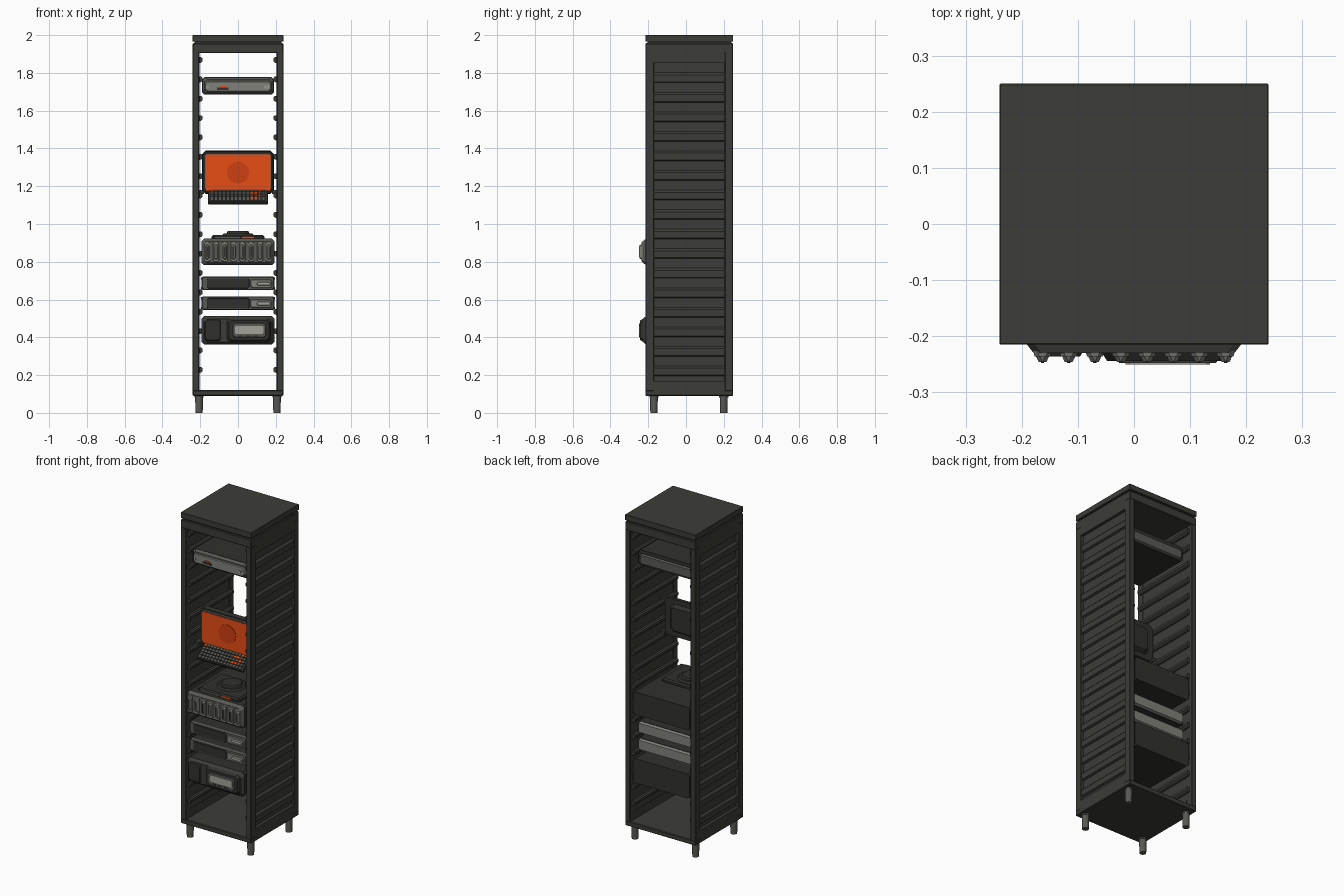
import bpy, bmesh, math
from mathutils import Matrix, Vector


def material(name, r, g, b):
    m = bpy.data.materials.new(name)
    m.diffuse_color = (r, g, b, 1)
    return m


FRAME = material("frame charcoal", 0.045, 0.045, 0.038)
DARK = material("device black", 0.03, 0.03, 0.026)
MID = material("mid grey", 0.10, 0.10, 0.088)
GREY = material("light grey", 0.22, 0.22, 0.195)
PALE = material("pale grey", 0.36, 0.36, 0.32)
ORANGE = material("screen orange", 0.80, 0.075, 0.008)
DEEP = material("deep orange", 0.62, 0.05, 0.006)


def finish(name, bm, *mats):
    bmesh.ops.recalc_face_normals(bm, faces=bm.faces)
    me = bpy.data.meshes.new(name)
    bm.to_mesh(me)
    bm.free()
    for m in mats:
        me.materials.append(m)
    ob = bpy.data.objects.new(name, me)
    bpy.context.collection.objects.link(ob)
    return ob


def add_box(bm, x0, x1, y0, y1, z0, z1):
    mat = (Matrix.Translation(((x0 + x1) / 2, (y0 + y1) / 2, (z0 + z1) / 2))
           @ Matrix.Diagonal((x1 - x0, y1 - y0, z1 - z0, 1)))
    return bmesh.ops.create_cube(bm, size=1, matrix=mat)["verts"]


def box(name, x0, x1, y0, y1, z0, z1, mat, bevel=0):
    bm = bmesh.new()
    add_box(bm, x0, x1, y0, y1, z0, z1)
    if bevel:
        bmesh.ops.bevel(bm, geom=bm.edges[:], offset=bevel, segments=1, affect='EDGES')
    return finish(name, bm, mat)


def loft(name, rings, mat):
    """Join equal rings of points and cap both ends."""
    bm = bmesh.new()
    vs = [[bm.verts.new(p) for p in r] for r in rings]
    n = len(vs[0])
    for a, b in zip(vs, vs[1:]):
        for i in range(n):
            bm.faces.new((a[i], a[(i + 1) % n], b[(i + 1) % n], b[i]))
    bm.faces.new(vs[0])
    bm.faces.new(vs[-1])
    return finish(name, bm, mat)


def chamfered(x0, x1, z0, z1, c, y):
    return [(x0 + c, y, z0), (x1 - c, y, z0), (x1, y, z0 + c), (x1, y, z1 - c),
            (x1 - c, y, z1), (x0 + c, y, z1), (x0, y, z1 - c), (x0, y, z0 + c)]


def plate(name, x0, x1, z0, z1, back, front, mat, c=0.008, inset=0.0):
    """Chamfered panel from back to front, shrinking by inset at the front."""
    i = inset
    return loft(name, [chamfered(x0, x1, z0, z1, c, back),
                       chamfered(x0 + i, x1 - i, z0 + i, z1 - i, c, front)], mat)


def disc(name, r0, r1, depth, loc, rot, mat, n=24):
    bm = bmesh.new()
    bmesh.ops.create_cone(bm, cap_ends=True, segments=n, radius1=r0, radius2=r1, depth=depth,
                          matrix=Matrix.Translation(loc) @ Matrix.Rotation(rot, 4, 'X'))
    ob = finish(name, bm, mat)
    for p in ob.data.polygons:
        p.use_smooth = len(p.vertices) == 4
    return ob


F, B = -0.215, 0.25          # cabinet front and back

# Cabinet shell
box("floor_panel", -0.24, 0.24, F, B, 0.09, 0.12, FRAME, 0.004)
box("roof_frame", -0.24, 0.24, F, B, 1.905, 1.957, FRAME, 0.004)
box("roof_groove", -0.23, 0.23, F + 0.01, B - 0.01, 1.95, 1.97, FRAME)
box("roof_cap", -0.24, 0.24, F, B, 1.965, 2.0, FRAME, 0.002)
for s, side in ((-1, "left"), (1, "right")):
    def sx(a, b):
        return min(a * s, b * s), max(a * s, b * s)
    box(side + "_front_post", *sx(0.205, 0.24), F, -0.17, 0.115, 1.91, FRAME, 0.003)
    box(side + "_back_post", *sx(0.205, 0.24), 0.205, B, 0.115, 1.91, FRAME, 0.003)
    box(side + "_lower_rail", *sx(0.205, 0.24), -0.172, 0.207, 0.115, 0.17, FRAME)
    box(side + "_upper_rail", *sx(0.205, 0.24), -0.172, 0.207, 1.855, 1.91, FRAME)
    box(side + "_wall", *sx(0.207, 0.222), -0.172, 0.207, 0.165, 1.86, FRAME)
    # Louvre ridges outside
    for k in range(16):
        z = 1.775 - 0.1035 * k
        prof = [(0.22, -0.028), (0.234, -0.022), (0.234, 0.014), (0.22, 0.028)]
        loft(side + "_louvre", [[(s * x, y, z + d) for x, d in prof] for y in (-0.17, 0.205)], FRAME)
    # Shelf rails inside
    for k in range(17):
        z = 1.87 - 0.1025 * k
        prof = [(0.21, -0.02), (0.195, -0.016), (0.187, -0.008), (0.187, 0.006),
                (0.195, 0.013), (0.21, 0.013)]
        loft(side + "_shelf_rail", [[(s * x, y, z + d) for x, d in prof] for y in (-0.195, 0.23)], FRAME)
    # Feet
    for y in (-0.17, 0.2):
        disc(side + "_foot", 0.019, 0.021, 0.085, (s * 0.206, y, 0.0425), 0, MID, 12)
        disc(side + "_foot_collar", 0.024, 0.024, 0.012, (s * 0.206, y, 0.088), 0, MID, 12)

# Top slim unit
plate("top_unit_body", -0.19, 0.19, 1.685, 1.777, 0.19, -0.165, DARK, 0.012)
plate("top_unit_bezel", -0.188, 0.188, 1.687, 1.775, -0.165, -0.18, MID, 0.014, 0.01)
plate("top_unit_face", -0.176, 0.176, 1.70, 1.757, -0.179, -0.186, GREY, 0.012, 0.004)
plate("top_unit_back", -0.18, 0.18, 1.692, 1.755, 0.19, 0.2, MID, 0.012, 0.006)
box("top_unit_slot", -0.11, -0.05, -0.189, -0.185, 1.71, 1.722, DARK)
box("top_unit_light", -0.095, -0.06, -0.19, -0.185, 1.725, 1.731, ORANGE)
for x in (-0.165, 0.14, 0.155):
    box("top_unit_button", x, x + 0.01, -0.189, -0.185, 1.718, 1.732, PALE)

# Monitor
plate("monitor_body", -0.19, 0.19, 1.16, 1.388, -0.065, -0.095, DARK, 0.018, 0.004)
plate("monitor_back", -0.15, 0.15, 1.19, 1.36, -0.066, -0.045, DARK, 0.018, 0.015)
plate("monitor_frame", -0.182, 0.182, 1.172, 1.378, -0.094, -0.101, MID, 0.014, 0.004)
plate("monitor_screen", -0.172, 0.172, 1.176, 1.367, -0.1, -0.104, ORANGE, 0.006)
disc("screen_circle", 0.058, 0.058, 0.004, (0, -0.1045, 1.272), math.pi / 2, DEEP, 32)
for s in (-1, 1):
    x0, x1 = sorted((s * 0.18, s * 0.207))
    box("monitor_mount", x0, x1, -0.12, -0.05, 1.16, 1.18, FRAME)

# Tilted keyboard with a grid of keys
tilt = Matrix.Translation((0, -0.137, 1.145)) @ Matrix.Rotation(math.radians(39), 4, 'X')
kb = box("keyboard_base", -0.16, 0.16, -0.055, 0.055, -0.012, 0.004, DARK, 0.004)
kb.data.transform(tilt)
bm = bmesh.new()
for row in range(5):
    for col in range(14):
        x, y = -0.146 + col * 0.021, -0.046 + row * 0.0186
        vs = add_box(bm, x, x + 0.017, y, y + 0.0145, 0.003, 0.011)
        hot = (col in (10, 11) and row in (1, 3)) or (col, row) in ((12, 2), (0, 4), (12, 4))
        for f in {f for v in vs for f in v.link_faces}:
            f.material_index = int(hot)
keys = finish("keyboard_keys", bm, MID, ORANGE)
keys.data.transform(tilt)

# Drive chassis
plate("chassis_body", -0.193, 0.193, 0.782, 0.922, 0.24, -0.212, DARK, 0.012)
plate("chassis_bezel", -0.193, 0.193, 0.782, 0.922, -0.212, -0.23, MID, 0.014, 0.014)
for k in range(8):
    x = -0.163 + k * 0.0466
    plate("drive_handle", x - 0.018, x + 0.018, 0.797, 0.908, -0.222, -0.236, GREY, 0.008, 0.004)
    plate("drive_grip", x - 0.012, x + 0.012, 0.812, 0.893, -0.235, -0.246, GREY, 0.007, 0.005)
    box("drive_slot", x - 0.003, x + 0.003, -0.2475, -0.245, 0.825, 0.88, DARK)
box("chassis_top_plate", -0.14, 0.14, -0.19, 0.04, 0.915, 0.942, DARK, 0.008)
box("chassis_light_strip", 0.02, 0.085, -0.193, -0.188, 0.924, 0.935, ORANGE)
box("chassis_dim_strip", -0.12, 0.01, -0.193, -0.188, 0.924, 0.935, MID)
disc("chassis_top_disc", 0.085, 0.075, 0.01, (0, -0.06, 0.946), 0, DARK)
disc("chassis_top_hub", 0.062, 0.055, 0.014, (0, -0.06, 0.955), 0, DARK)

# Two slim servers
for n, z in (("upper", 0.686), ("lower", 0.581)):
    plate(n + "_server_body", -0.192, 0.192, z - 0.036, z + 0.036, 0.185, -0.185, DARK, 0.006)
    plate(n + "_server_bezel", -0.192, 0.192, z - 0.036, z + 0.036, -0.185, -0.197, MID, 0.008, 0.004)
    plate(n + "_server_back", -0.19, 0.19, z - 0.034, z + 0.034, 0.185, 0.2, GREY, 0.008, 0.006)
    plate(n + "_server_panel", -0.165, 0.06, z - 0.027, z + 0.027, -0.196, -0.201, DARK, 0.006, 0.002)
    plate(n + "_server_latch", 0.065, 0.18, z - 0.024, z + 0.02, -0.196, -0.204, GREY, 0.008, 0.003)
    plate(n + "_server_handle", 0.10, 0.172, z - 0.013, z + 0.008, -0.203, -0.212, PALE, 0.005, 0.003)
    for dz in (-0.026, 0.026):
        for s in (-1, 1):
            x0, x1 = sorted((s * 0.19, s * 0.196))
            box(n + "_server_side_bar", x0, x1, -0.18, 0.185, z + dz - 0.006, z + dz + 0.006, MID)

# Power unit at the bottom
plate("power_body", -0.193, 0.193, 0.362, 0.512, 0.24, -0.212, DARK, 0.014)
plate("power_bezel", -0.193, 0.193, 0.362, 0.512, -0.212, -0.228, FRAME, 0.016, 0.014)
plate("power_left_panel", -0.178, -0.09, 0.38, 0.497, -0.225, -0.236, DARK, 0.01, 0.006)
plate("power_right_panel", -0.06, 0.176, 0.375, 0.5, -0.225, -0.244, DARK, 0.014, 0.012)
plate("power_display_frame", -0.03, 0.15, 0.398, 0.476, -0.242, -0.248, MID, 0.01, 0.004)
plate("power_display", -0.015, 0.135, 0.418, 0.459, -0.247, -0.25, PALE, 0.006)
for x in (-0.0, 0.04, 0.08):
    box("power_button", x, x + 0.025, -0.2495, -0.246, 0.405, 0.411, DARK)
